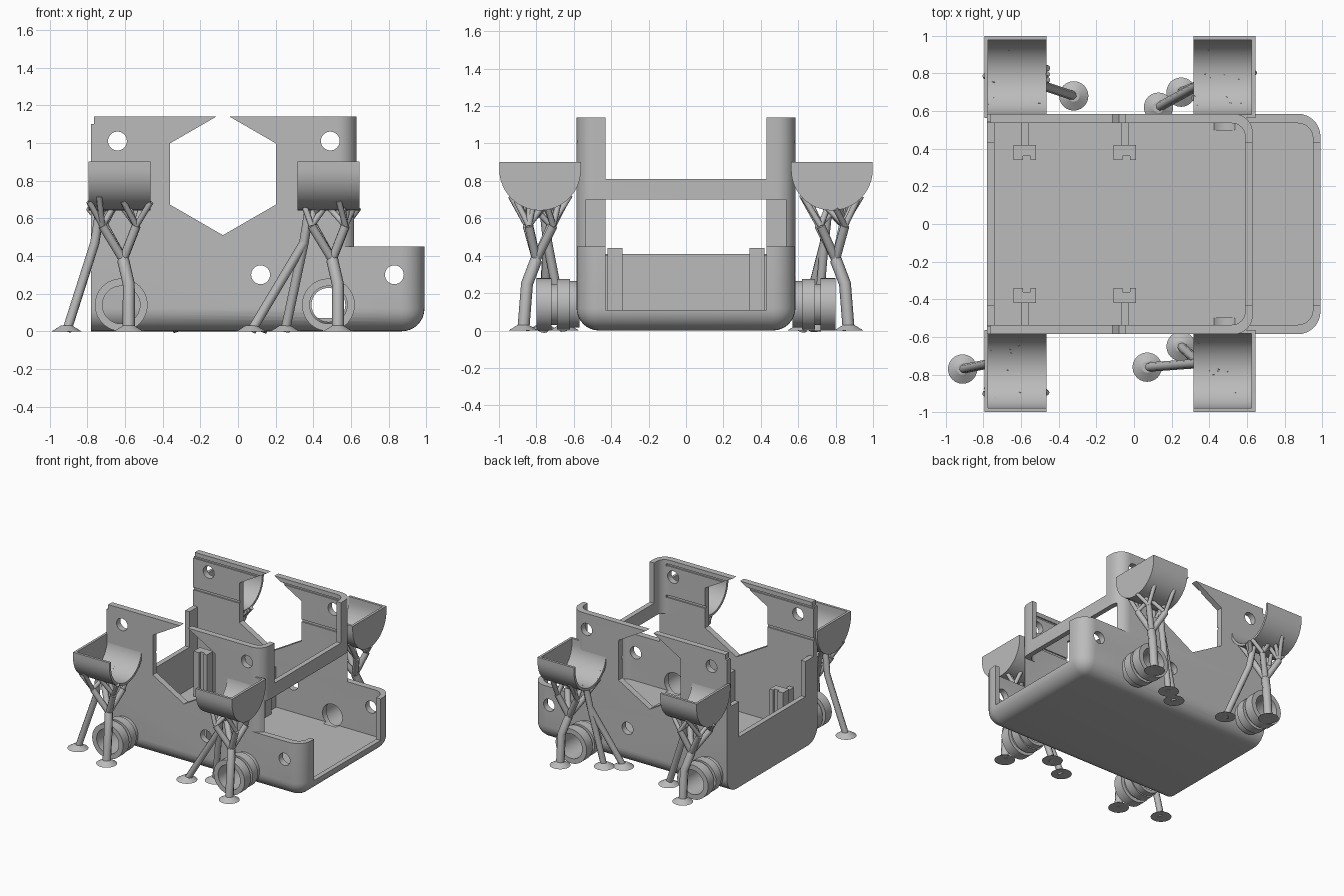
import bpy, bmesh, math, random
from mathutils import Vector

random.seed(4)
if bpy.data.objects.get("Cube"):
    bpy.data.objects.remove(bpy.data.objects["Cube"])

grey = bpy.data.materials.new("plain_grey")
grey.use_nodes = True
grey.diffuse_color = (0.5, 0.5, 0.5, 1)
grey.node_tree.nodes["Principled BSDF"].inputs["Base Color"].default_value = (0.5, 0.5, 0.5, 1)


def finish(name, bm):
    bmesh.ops.recalc_face_normals(bm, faces=bm.faces)
    mesh = bpy.data.meshes.new(name)
    bm.to_mesh(mesh)
    bm.free()
    mesh.materials.append(grey)
    ob = bpy.data.objects.new(name, mesh)
    bpy.context.collection.objects.link(ob)
    return ob


def box(name, x, y, z, bevel=0, pick=None):
    """Box from ranges; edges whose midpoint direction passes pick are rounded."""
    bm = bmesh.new()
    bmesh.ops.create_cube(bm, size=1)
    edges = [e for e in bm.edges if pick and pick((e.verts[0].co + e.verts[1].co) / 2)]
    lo, hi = Vector((x[0], y[0], z[0])), Vector((x[1], y[1], z[1]))
    for v in bm.verts:
        v.co = Vector([lo[i] + (hi[i] - lo[i]) * (v.co[i] + 0.5) for i in range(3)])
    if edges:
        bmesh.ops.bevel(bm, geom=edges, offset=bevel, segments=8, profile=0.5, affect='EDGES')
    return finish(name, bm)


def lathe(name, x, z, profile, segments=48):
    """Revolve (y, radius) pairs around an axis along y; the profile is a closed loop."""
    bm = bmesh.new()
    rings = []
    for y, r in profile:
        rings.append([bm.verts.new((x + r * math.cos(t), y, z + r * math.sin(t)))
                      for t in (math.tau * (i + 0.5) / segments for i in range(segments))])
    for a, b in zip(rings, rings[1:] + rings[:1]):
        for i in range(segments):
            j = (i + 1) % segments
            bm.faces.new((a[i], a[j], b[j], b[i]))
    return finish(name, bm)


def rod(name, x, z, r, y0, y1, segments=32, turn=0.0):
    """Solid cylinder along y."""
    bm = bmesh.new()
    ring = [bm.verts.new((x + r * math.sin(turn + math.tau * i / segments), y0,
                          z + r * math.cos(turn + math.tau * i / segments))) for i in range(segments)]
    face = bm.faces.new(ring)
    out = bmesh.ops.extrude_face_region(bm, geom=[face])
    bmesh.ops.translate(bm, vec=(0, y1 - y0, 0), verts=[g for g in out["geom"] if isinstance(g, bmesh.types.BMVert)])
    return finish(name, bm)


def carve(ob, other, operation='DIFFERENCE'):
    other.hide_render = True
    mod = ob.modifiers.new("cut", 'BOOLEAN')
    mod.operation, mod.object, mod.solver = operation, other, 'EXACT'
    bpy.context.view_layer.objects.active = ob
    bpy.ops.object.modifier_apply(modifier=mod.name)
    bpy.data.objects.remove(other)


def smooth(ob):
    bpy.ops.object.select_all(action='DESELECT')
    ob.select_set(True)
    bpy.context.view_layer.objects.active = ob
    bpy.ops.object.shade_smooth_by_angle(angle=math.radians(35))


def upright_front(m):
    return m.x > 0.4 and abs(m.y) > 0.4


# Lower tray
W, T = 0.585, 0.05
tray = box("tray", (-0.78, 0.99), (-W, W), (0, 0.45), 0.12,
           lambda m: upright_front(m) or (m.z < -0.4 and (m.x > 0.4 or abs(m.y) > 0.4)))
carve(tray, box("c", (-0.74, 0.95), (T - W, W - T), (0.07, 2), 0.08, upright_front))
carve(tray, box("c", (0.8, 1.2), (-0.43, 0.43), (0.11, 2)))
carve(tray, box("c", (-1, -0.7), (T - W, W - T), (0.41, 2)))

# Upper shell with the crossbar on its closed end
shell = box("upper_shell", (-0.78, 0.63), (-W, W), (0.45, 1.14), 0.1, upright_front)
carve(shell, box("c", (-1, 0.59), (T - W, W - T), (0, 2), 0.07, upright_front))
carve(shell, box("c", (0.4, 1), (-0.43, 0.43), (0.81, 2)))
carve(shell, box("c", (0.4, 1), (T - W, W - T), (0, 0.70)))
carve(shell, box("c", (-0.8, -0.765), (-1, 1), (1.1, 2)))

# Hexagonal windows, bolt holes and axle holes through both side walls
for ob in (tray, shell):
    carve(ob, rod("c", -0.08, 0.835, 0.325, -1, 1, 6))
for x, z, ob in ((-0.64, 1.01, shell), (0.49, 1.01, shell), (0.12, 0.30, tray), (0.83, 0.30, tray)):
    carve(ob, rod("c", x, z, 0.05, -1, 1))
for s in (-1, 1):
    carve(tray, rod("c", 0.48, 0.14, 0.09, s * 0.5, s * 0.7))
    # thin grooves along the inner walls
    carve(shell, box("c", (-0.9, 0.55), sorted((s * 0.5, s * 0.545)), (0.83, 0.85)))
    carve(shell, box("c", (-0.9, 0.55), sorted((s * 0.5, s * 0.545)), (1.09, 1.105)))
smooth(tray)
smooth(shell)

for s in (-1, 1):
    # End flanges and slotted brackets
    box("end_flange", (-0.78, -0.74), sorted((s * 0.43, s * 0.54)), (0.40, 0.70))
    for x in (-0.58, -0.05):
        bracket = box("bracket", (x - 0.06, x + 0.06), sorted((s * 0.34, s * 0.42)), (0.06, 0.44))
        carve(bracket, box("c", (x - 0.01, x + 0.03), sorted((s * 0.3, s * 0.36)), (0, 1)))
        box("bracket_stem", (x - 0.02, x + 0.02), sorted((s * 0.42, s * 0.54)), (0.06, 0.40))

    # Grooved hubs on the outer walls
    for x in (-0.62, 0.48):
        steps = ((0.57, 0.10), (0.57, 0.125), (0.62, 0.125), (0.62, 0.135), (0.69, 0.135), (0.69, 0.11),
                 (0.72, 0.11), (0.72, 0.14), (0.80, 0.14), (0.80, 0.10))
        hub = lathe("wheel_hub", x, 0.14, [(s * y, r) for y, r in steps])
        smooth(hub)


def cup_loop(bm, x, cy, r, top):
    """Half-round outline with a short straight rim, in the yz plane."""
    pts = [(cy - r, top)] + [(cy - r * math.cos(t), 0.86 - r * math.sin(t))
                             for t in (math.pi * i / 24 for i in range(25))] + [(cy + r, top)]
    return [bm.verts.new((x, y, z)) for y, z in pts]


def half_round(name, x0, x1, cy, r, top):
    bm = bmesh.new()
    a, b = cup_loop(bm, x0, cy, r, top), cup_loop(bm, x1, cy, r, top)
    bm.faces.new(a)
    bm.faces.new(b)
    for i in range(len(a)):
        j = (i + 1) % len(a)
        bm.faces.new((a[i], a[j], b[j], b[i]))
    return finish(name, bm)


def limb(name, points, radius):
    """Round support rod through the given points."""
    curve = bpy.data.curves.new(name, 'CURVE')
    curve.dimensions, curve.bevel_depth, curve.bevel_resolution = '3D', radius, 2
    curve.use_fill_caps = True
    spline = curve.splines.new('POLY')
    spline.points.add(len(points) - 1)
    for p, co in zip(spline.points, points):
        p.co = (*co, 1)
    curve.materials.append(grey)
    ob = bpy.data.objects.new(name, curve)
    bpy.context.collection.objects.link(ob)


def foot(x, y):
    bm = bmesh.new()
    bmesh.ops.create_cone(bm, cap_ends=True, segments=24, radius1=0.078, radius2=0.03, depth=0.03)
    bmesh.ops.translate(bm, vec=(x, y, 0.015), verts=bm.verts)
    finish("support_foot", bm)


# Half-round cups with branching supports: centre x, side, prop feet
cups = ((-0.63, -1, [(-0.91, 0.77)]), (0.48, -1, [(0.07, 0.76), (0.25, 0.65)]),
        (-0.63, 1, [(-0.32, 0.68)]), (0.48, 1, [(0.13, 0.62), (0.25, 0.70)]))
for x, s, props in cups:
    cy = s * 0.78
    end = 1 if x > 0 else -1
    cup = half_round("cup", x - 0.165, x + 0.165, cy, 0.218, 0.90)
    inner = sorted((x + end * 0.145, x - end * 0.3))
    carve(cup, half_round("c", *inner, cy, 0.198, 1.0))
    smooth(cup)
    # Main trunk
    foot(x + 0.05, s * 0.87)
    fork = Vector((x + 0.02, s * 0.80, 0.38))
    limb("trunk", [(x + 0.05, s * 0.87, 0), (x + 0.05, s * 0.85, 0.25), fork], 0.032)
    # Boughs, each spreading into short twigs below the cup
    for dx, dy in ((-0.09, -0.07), (0.09, -0.06), (-0.08, 0.06), (0.09, 0.07)):
        knee = Vector((x + dx, cy + dy, 0.56))
        limb("bough", [fork, knee], 0.024)
        for k in range(4):
            off = dy + random.uniform(-0.1, 0.1)
            tip = Vector((x + dx + random.uniform(-0.09, 0.09), cy + off,
                          0.86 - math.sqrt(0.218 ** 2 - off ** 2) + 0.01))
            limb("twig", [knee, knee.lerp(tip, 0.6), tip], 0.016)
    # Slanted props
    for px, py in props:
        foot(px, s * py)
        side = 1 if px > x else -1
        joint = Vector((x + side * 0.13, s * 0.74, 0.47))
        limb("prop", [(px, s * py, 0), joint, (x + side * 0.10, s * 0.76, 0.66)], 0.025)
